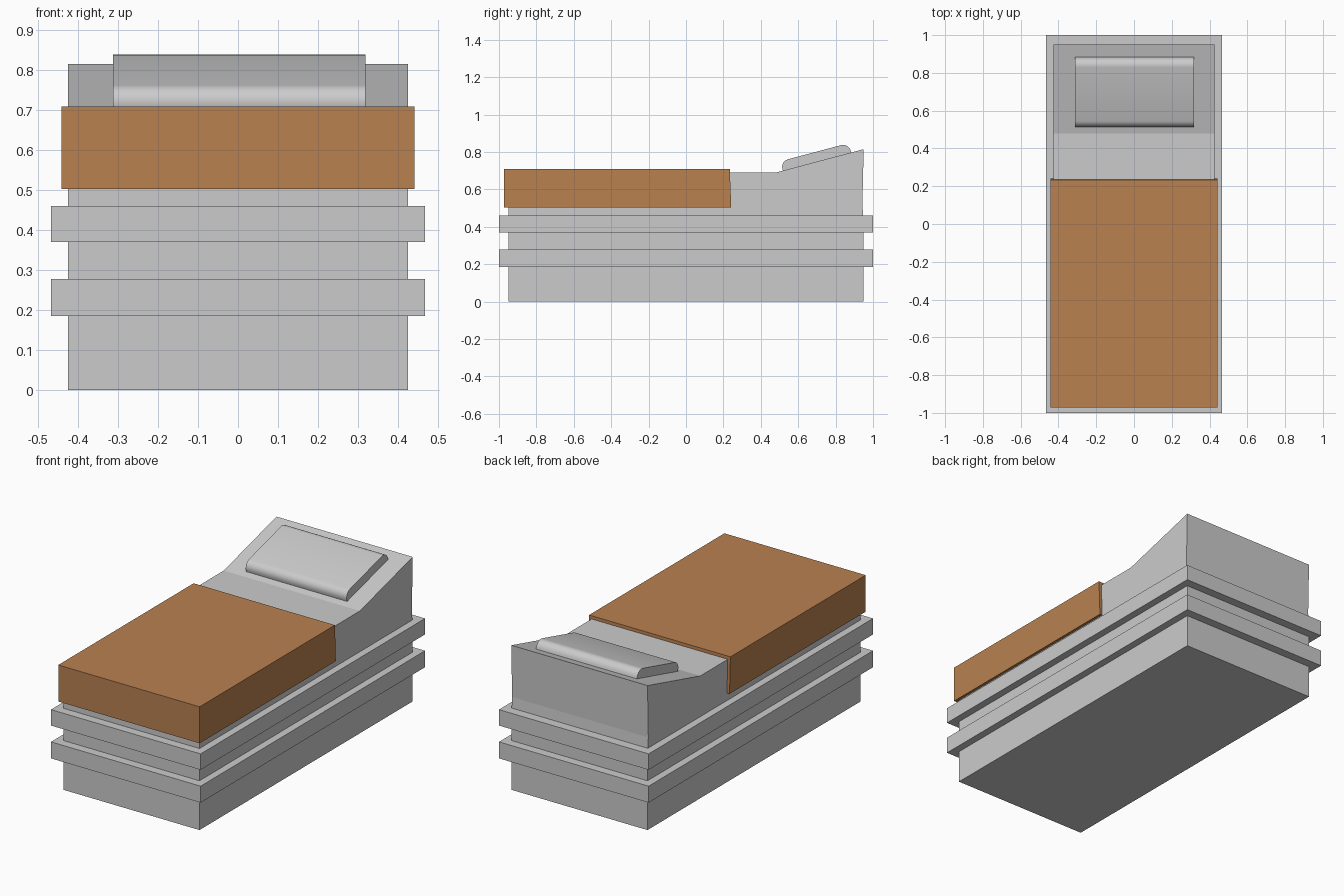
import bpy
import math

if "Cube" in bpy.data.objects:
    bpy.data.objects.remove(bpy.data.objects["Cube"])


def prism(name, profile, x0, x1, colour=None):
    """Extrude a counter-clockwise (y, z) profile from x0 to x1."""
    n = len(profile)
    verts = [(x, y, z) for x in (x0, x1) for y, z in profile]
    faces = [tuple(reversed(range(n))), tuple(range(n, 2 * n))]
    faces += [(i, (i + 1) % n, n + (i + 1) % n, n + i) for i in range(n)]
    mesh = bpy.data.meshes.new(name)
    mesh.from_pydata(verts, [], faces)
    obj = bpy.data.objects.new(name, mesh)
    bpy.context.collection.objects.link(obj)
    if colour:
        mat = bpy.data.materials.new(name + "_colour")
        mat.diffuse_color = colour
        mat.use_nodes = True
        mat.node_tree.nodes["Principled BSDF"].inputs["Base Color"].default_value = mat.diffuse_color
        mesh.materials.append(mat)
    return obj


def slab(name, half_x, y0, y1, z0, z1, colour=None):
    return prism(name, [(y0, z0), (y1, z0), (y1, z1), (y0, z1)],
                 -half_x, half_x, colour)


# Base and its two surrounding rails
slab("base", 0.425, -0.95, 0.95, 0.0, 0.46)
slab("lower_rail", 0.467, -1.0, 1.0, 0.185, 0.278)
slab("upper_rail", 0.467, -1.0, 1.0, 0.37, 0.46)

# Mattress with raised head end
prism("mattress", [(-0.95, 0.46), (0.947, 0.46), (0.943, 0.52), (0.95, 0.815),
                   (0.48, 0.69), (-0.95, 0.69)], -0.425, 0.425)

# Blanket, its open end leaning slightly
prism("blanket", [(-0.972, 0.502), (0.242, 0.502), (0.234, 0.708),
                  (-0.972, 0.708)], -0.441, 0.441, (0.48, 0.22, 0.08, 1))

# Pillow: rounded along its long top edges, lying on the slope
tilt = math.atan2(0.125, 0.47)
length, thick, radius = 0.378, 0.052, 0.042
local = [(0, -0.004), (length, -0.004)]
for centre, start in ((length - radius, 0), (radius, 90)):
    for k in range(7):
        a = math.radians(start + 15 * k)
        local.append((centre + radius * math.cos(a),
                      thick - radius + radius * math.sin(a)))
c, s = math.cos(tilt), math.sin(tilt)
pillow = prism("pillow", [(0.518 + u * c - v * s, 0.70 + u * s + v * c)
                          for u, v in local], -0.312, 0.318)
bpy.context.view_layer.objects.active = pillow
pillow.select_set(True)
bpy.ops.object.shade_smooth_by_angle(angle=math.radians(30))
